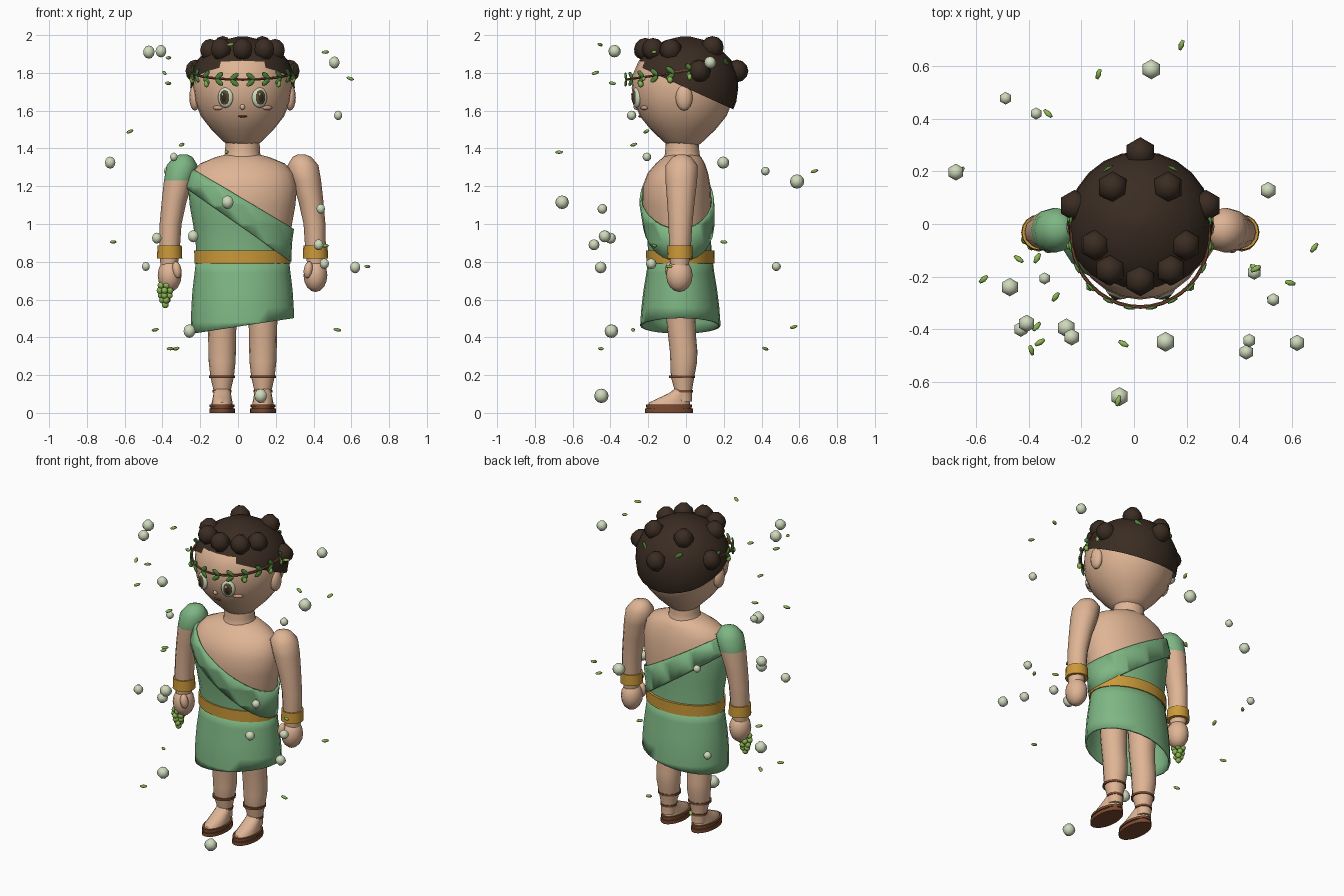
import bpy, bmesh, math, random
from mathutils import Matrix, Vector, Euler

if "Cube" in bpy.data.objects:
    bpy.data.objects.remove(bpy.data.objects["Cube"])

random.seed(4)
CX = 0.024  # body centre line

COLOURS = {
    "skin": (.74, .46, .30), "cloth green": (.21, .47, .23), "gold": (.60, .32, .04),
    "dark hair": (.042, .025, .016), "leather brown": (.20, .07, .03), "leaf green": (.08, .23, .045),
    "grape green": (.27, .48, .09), "pearl": (.62, .70, .50), "iris olive": (.09, .07, .03),
    "blush": (.66, .33, .22)}
MATS = {}
for n, c in COLOURS.items():
    MATS[n] = bpy.data.materials.new(n)
    MATS[n].diffuse_color = (*c, 1)


def finish(name, bm, mats, angle=50):
    me = bpy.data.meshes.new(name)
    bmesh.ops.recalc_face_normals(bm, faces=bm.faces)
    bm.to_mesh(me)
    bm.free()
    ob = bpy.data.objects.new(name, me)
    bpy.context.collection.objects.link(ob)
    for m in mats.split(","):
        me.materials.append(MATS[m])
    bpy.ops.object.select_all(action='DESELECT')
    ob.select_set(True)
    bpy.context.view_layer.objects.active = ob
    bpy.ops.object.shade_smooth_by_angle(angle=math.radians(angle))
    return ob


def stack(rings, n=24, caps=True):
    """Skin over elliptical rings (z, cx, cy, rx, ry)."""
    bm = bmesh.new()
    loops = []
    for z, cx, cy, rx, ry in rings:
        loops.append([bm.verts.new((cx + rx * math.cos(2 * math.pi * i / n),
                                    cy + ry * math.sin(2 * math.pi * i / n), z)) for i in range(n)])
    for a, b in zip(loops, loops[1:]):
        for i in range(n):
            j = (i + 1) % n
            bm.faces.new((a[i], a[j], b[j], b[i]))
    if caps:
        bm.faces.new(loops[0][::-1])
        bm.faces.new(loops[-1])
    return bm


def cut(bm, co, no, drop_above=False, drop_below=False):
    bmesh.ops.bisect_plane(bm, geom=bm.verts[:] + bm.edges[:] + bm.faces[:], plane_co=co, plane_no=no,
                           clear_outer=drop_above, clear_inner=drop_below)


def blobs(name, items, mat, seg=12, rings=8):
    """Ellipsoids (location, radii, euler) joined into one object."""
    bm = bmesh.new()
    for loc, rad, rot in items:
        m = Matrix.LocRotScale(Vector(loc), Euler(rot), Vector(rad))
        bmesh.ops.create_uvsphere(bm, u_segments=seg, v_segments=rings, radius=1, matrix=m)
    return finish(name, bm, mat, 70)


NR = (0, 0, 0)

# Head and neck
head = [(1.41, .07), (1.44, .105), (1.5, .165), (1.57, .22), (1.65, .252), (1.72, .262), (1.79, .257),
        (1.86, .228), (1.92, .17), (1.96, .10), (1.98, .02)]
finish("head", stack([(z, CX, -.015, r, r * 1.04) for z, r in head]), "skin")
finish("neck", stack([(1.33, CX, -.02, .11, .105), (1.37, CX, -.02, .094, .092), (1.39, CX, -.02, .092, .09),
                      (1.45, CX, -.02, .09, .088)], 16), "skin")

# Hair cap, cut on a slope towards the nape
bm = stack([(1.72 + (z - 1.72) * 1.05, CX, -.003, r * 1.05 + .002, r * 1.06 + .002) for z, r in head])
cut(bm, (0, -.24, 1.83), (0, .4554, 1), drop_below=True)
finish("hair_cap", bm, "dark hair")

# Hair curls
curls = [(0, .27, 1.81), (.105, .14, 1.935), (.25, .07, 1.81), (.172, -.08, 1.92), (.115, -.175, 1.925),
         (0, -.215, 1.925)]
items = [((CX + s * x, y, z), (.06,) * 3, NR) for x, y, z in curls for s in ((1, -1) if x else (1,))]
blobs("hair_curls", items, "dark hair", 6, 6)

# Face
ears, whites, irises, pupils, glints, cheeks = [], [], [], [], [], []
for s in (-1, 1):
    a = s * .36
    nrm = Vector((math.sin(a), -math.cos(a), 0))
    eye = Vector((CX + s * .09, -.262, 1.67))
    ears.append(((CX + s * .252, -.01, 1.67), (.03, .045, .07), NR))
    whites.append((eye, (.043, .02, .055), (0, 0, a)))
    irises.append((eye + nrm * .006, (.032, .018, .044), (0, 0, a)))
    pupils.append((eye + nrm * .010, (.020, .018, .030), (0, 0, a)))
    glints.append((eye + nrm * .025 + Vector((-.008, 0, .016)), (.007, .005, .009), (0, 0, a)))
    cheeks.append(((CX + s * .132, -.222, 1.615), (.03, .012, .012), (0, 0, s * .55)))
blobs("ears", ears, "skin")
blobs("eye_whites", whites, "pearl", 16)
blobs("irises", irises, "iris olive", 16)
blobs("pupils", pupils, "dark hair")
blobs("eye_glints", glints, "pearl", 8, 6)
blobs("cheeks", cheeks, "blush")
blobs("nose", [((CX, -.262, 1.62), (.014, .016, .016), NR)], "skin", 8, 6)
blobs("mouth", [((CX, -.243, 1.57), (.025, .01, .006), NR)], "leather brown", 8, 6)

# Wreath: tilted vine, leaf pairs and berries
tilt = Matrix.Translation((CX, -.04, 1.804)) @ Matrix.Rotation(math.radians(8.1), 4, 'X')
bpy.ops.mesh.primitive_torus_add(major_radius=.27, minor_radius=.007, major_segments=40, minor_segments=6)
vine = bpy.context.object
vine.name = "wreath_vine"
vine.matrix_world = tilt @ Matrix.Diagonal((.975, 1.03, 1, 1))
vine.data.materials.append(MATS["leather brown"])
leaves, berries = [], []
for deg in (9, 27, 45, 63, 81, 102, 153):
    for s in (-1, 1):
        t = math.radians(deg) * s
        p = tilt @ Vector((.27 * math.sin(t), -.285 * math.cos(t), 0))
        for up in (-1, 1):
            leaves.append((p + Vector((0, 0, up * .018)), (.03, .007, .014), (0, up * .65 * s, t)))
        if deg in (45, 81, 102, 153):
            berries.append((p + Vector((0, 0, -.034)), (.016, .016, .019), NR))
blobs("wreath_leaves", leaves, "leaf green", 6, 4)
blobs("wreath_berries", berries, "grape green", 6, 4)

# Torso, bare above the diagonal drape line and cloth below
body = [(.78, -.03, .243, .17), (.9, -.035, .248, .168), (1.0, -.04, .262, .176), (1.1, -.048, .28, .184),
        (1.2, -.05, .288, .18), (1.27, -.043, .268, .16), (1.32, -.03, .225, .13), (1.355, -.02, .14, .1),
        (1.37, -.02, .08, .07)]
bm = stack([(z, CX, cy, rx, ry) for z, cy, rx, ry in body])
cut(bm, (0, 0, 1.07), (.65, 0, 1))
for f in bm.faces:
    c = f.calc_center_median()
    f.material_index = int(c.z + .65 * c.x < 1.07)
finish("torso", bm, "skin,cloth green")

# Diagonal sash
bm = stack([(z, CX, cy, rx + .014, ry + .014) for z, cy, rx, ry in body], caps=False)
cut(bm, (0, 0, 1.149), (.594, 0, 1), drop_above=True)
cut(bm, (0, 0, .998), (.698, 0, 1), drop_below=True)
cut(bm, (0, 0, .80), (0, 0, 1), drop_below=True)
sash = finish("sash", bm, "cloth green")
sash.modifiers.new("thickness", 'SOLIDIFY').thickness = .012

# Skirt with slanted hem
skirt = [(.82, .245, .17), (.74, .254, .18), (.65, .265, .195), (.56, .271, .206), (.48, .273, .212), (.38, .273, .214)]
bm = stack([(z, CX, -.03, rx, ry) for z, rx, ry in skirt], caps=False)
cut(bm, (0, 0, .457), (-.151, 0, 1), drop_below=True)
ob = finish("skirt", bm, "cloth green")
ob.modifiers.new("thickness", 'SOLIDIFY').thickness = .01

# Belt
finish("belt", stack([(.79, CX, -.03, .254, .18), (.86, CX, -.03, .256, .181)]), "gold")

# Limbs, mirrored
arm = [(1.368, .312, .02, .02), (1.355, .315, .05, .05), (1.31, .32, .082, .085), (1.23, .338, .078, .084),
       (1.12, .362, .066, .073), (1.0, .381, .058, .063), (.88, .386, .055, .058), (.77, .389, .045, .048)]
leg = [(.76, -.03, .088), (.5, -.028, .077), (.42, -.022, .074), (.33, -.013, .073), (.27, -.012, .071),
       (.19, -.018, .062), (.12, -.014, .046), (.06, -.012, .044)]
for side, s in (("left", -1), ("right", 1)):
    bm = stack([(z, CX + s * o, -.022 - (1.37 - z) * .02, rx, ry) for z, o, rx, ry in arm], 12)
    for f in bm.faces:  # draped shoulder on one side only
        f.material_index = int(s < 0 and f.calc_center_median().z > 1.23)
    finish(side + "_arm", bm, "skin,cloth green")
    x = CX + s * .386
    finish(side + "_bracelet", stack([(.818, x, -.032, .067, .068), (.885, x, -.032, .064, .066)], 16), "gold")
    blobs(side + "_hand", [((x, -.035, .728), (.063, .07, .088), NR),
                           ((x - s * .038, -.085, .757), (.024, .026, .045), (0, s * .15, 0))], "skin")
    x = CX + s * .108
    finish(side + "_leg", stack([(z, x, cy, r, r) for z, cy, r in leg], 16), "skin")
    for z, r, cy in ((.192, .069, -.021), (.115, .05, -.014)):
        finish(side + "_leg_strap", stack([(z - .007, x, cy, r, r), (z + .007, x, cy, r, r)], 16), "leather brown")
    finish(side + "_foot", stack([(.03, x, -.09, .056, .112), (.055, x, -.088, .055, .108), (.08, x, -.062, .05, .08),
                                  (.105, x, -.035, .046, .054), (.13, x, -.015, .042, .042)], 16), "skin")
    for z, h, rx, ry in ((0, .022, .068, .126), (.022, .008, .061, .118), (.03, .014, .066, .122)):
        finish(side + "_sandal_sole", stack([(z, x, -.09, rx, ry), (z + h, x, -.09, rx, ry)], 20), "leather brown")

# Bunch of grapes hanging from one hand
grapes = []
for z, n, r in ((.675, 4, .024), (.648, 5, .028), (.622, 4, .022), (.597, 3, .015), (.572, 1, 0)):
    for i in range(n):
        a = 2 * math.pi * i / n + z * 40
        grapes.append(((-.385 + r * math.cos(a), -.055 + r * math.sin(a), z), (.018,) * 3, NR))
blobs("grape_bunch", grapes, "grape green", 8, 6)

# Floating pearls (x, y, z, radius)
pearls = [(.066, .588, 1.225, .038), (-.488, .478, .775, .024), (-.372, .42, 1.28, .023), (-.677, .197, 1.325, .032),
          (.51, .128, 1.855, .032), (-.472, -.24, 1.91, .035), (-.34, -.207, 1.355, .023), (-.43, -.40, .925, .029),
          (-.408, -.378, 1.915, .033), (-.257, -.395, .433, .036), (-.237, -.43, .935, .032), (.12, -.448, .09, .038),
          (.438, -.443, 1.08, .026), (.427, -.487, .89, .029), (.62, -.452, .77, .031), (-.055, -.656, 1.115, .036),
          (.457, -.184, .79, .028), (.53, -.288, 1.575, .025)]
blobs("floating_pearls", [((x, y, z), (r,) * 3, NR) for x, y, z, r in pearls], "pearl", 6, 6)

# Floating leaves
drift = [(.18, .68, 1.28), (-.135, .57, .455), (-.327, .42, .34), (-.66, .2, .905), (-.572, -.21, 1.49),
         (-.438, -.133, .44), (-.298, -.277, 1.42), (-.04, -.455, 1.95), (-.39, -.48, 1.80), (-.358, -.45, .34),
         (.594, -.224, 1.77), (.685, -.09, .775), (.46, -.165, .885), (-.06, -.672, 1.38), (.463, -.17, 1.91),
         (.526, -.28, .44), (-.37, -.39, 1.745), (-.368, -.13, 1.88)]
blobs("floating_leaves", [(p, (.024, .011, .009), (random.uniform(-.4, .4), random.uniform(-.4, .4),
                                                  random.uniform(0, 3.1))) for p in drift], "grape green", 6, 4)

for m in bpy.data.materials:
    if m.users and not m.is_grease_pencil:
        m.use_nodes = True
        m.node_tree.nodes["Principled BSDF"].inputs["Base Color"].default_value = m.diffuse_color
